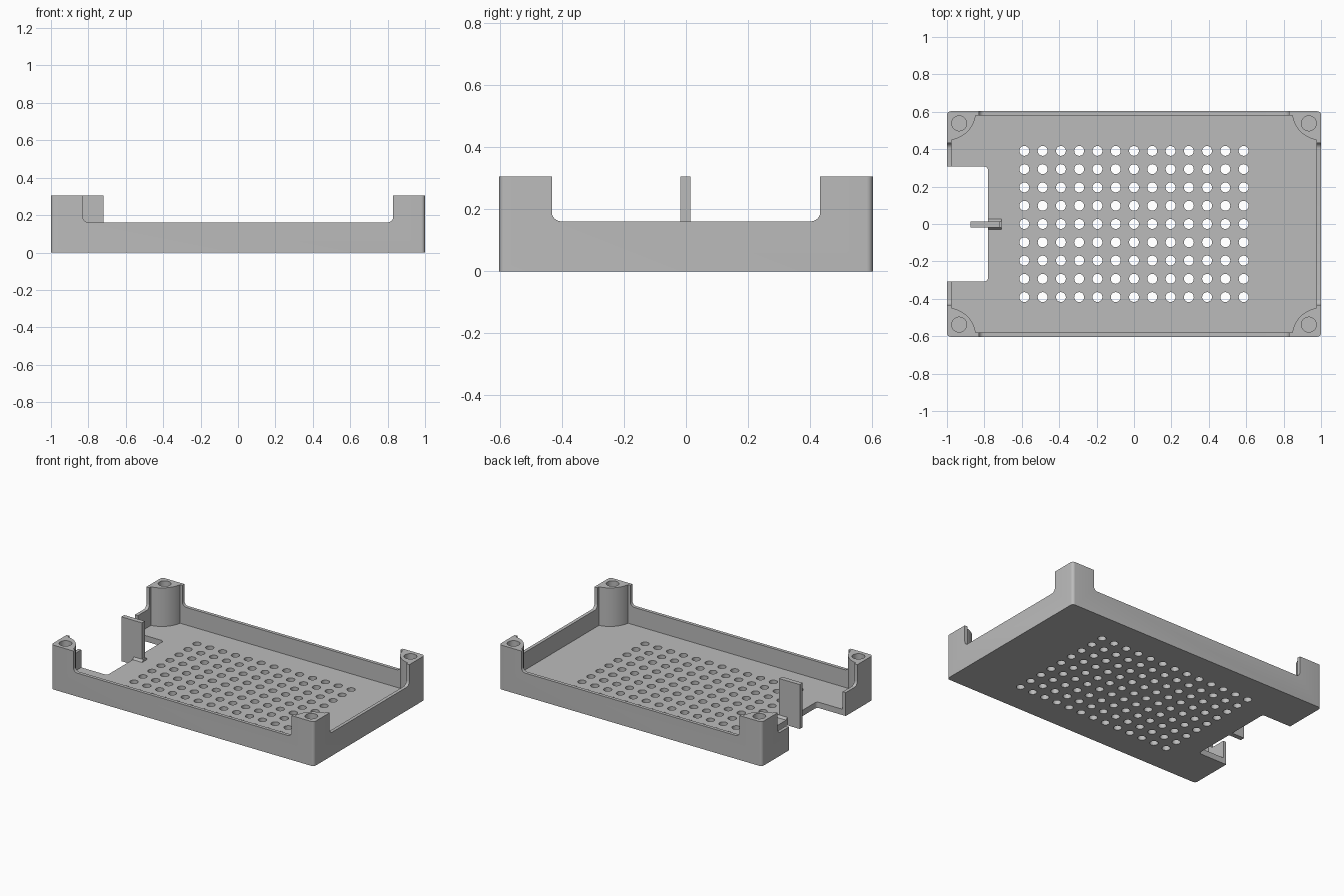
import bpy, bmesh
from math import sin, cos, pi
from mathutils import Matrix, Vector

cube = bpy.data.objects.get("Cube")
if cube:
    bpy.data.objects.remove(cube, do_unlink=True)

HX, HY, TOP = 1.0, 0.603, 0.305       # half length, half width, post height
WALL, FLOOR, RIM = 0.023, 0.04, 0.161  # wall thickness, floor and rim heights

grey = bpy.data.materials.new("plain grey")
grey.use_nodes = True
grey.diffuse_color = (0.5, 0.5, 0.5, 1)
grey.node_tree.nodes["Principled BSDF"].inputs["Base Color"].default_value = grey.diffuse_color


def make(name, bm):
    bmesh.ops.recalc_face_normals(bm, faces=bm.faces)
    mesh = bpy.data.meshes.new(name)
    bm.to_mesh(mesh)
    bm.free()
    mesh.materials.append(grey)
    obj = bpy.data.objects.new(name, mesh)
    bpy.context.collection.objects.link(obj)
    return obj


def prism(name, points, axis, lo, hi):
    """Extrude a 2D outline along the given axis from lo to hi."""
    place = {"X": lambda a, b: (lo, a, b), "Y": lambda a, b: (a, lo, b),
             "Z": lambda a, b: (a, b, lo)}[axis]
    bm = bmesh.new()
    face = bm.faces.new([bm.verts.new(place(a, b)) for a, b in points])
    new = bmesh.ops.extrude_face_region(bm, geom=[face])["geom"]
    step = Vector([(hi - lo) * (axis == k) for k in "XYZ"])
    bmesh.ops.translate(bm, vec=step, verts=[v for v in new if isinstance(v, bmesh.types.BMVert)])
    return make(name, bm)


def rounded(x0, x1, y0, y1, r, n=6):
    """Rectangle outline with rounded corners."""
    pts = []
    corners = [(x1 - r, y1 - r), (x0 + r, y1 - r), (x0 + r, y0 + r), (x1 - r, y0 + r)]
    for q, (cx, cy) in enumerate(corners):
        for i in range(n + 1):
            a = (q + i / n) * pi / 2
            pts.append((cx + r * cos(a), cy + r * sin(a)))
    return pts


def cavity_outline(r=0.155, n=14):
    """Inner rectangle whose corners are scooped around the round posts."""
    inner = (r * r - WALL * WALL) ** 0.5
    quarter = [(HX - inner, HY - WALL)]
    for i in range(1, n):
        a = pi / 2 * (0.1 + 0.8 * i / n)
        quarter.append((HX - r * sin(pi / 2 - a), HY - r * cos(pi / 2 - a)))
    quarter.append((HX - WALL, HY - inner))
    pts = []
    for sx, sy in ((1, 1), (1, -1), (-1, -1), (-1, 1)):
        part = [(sx * x, sy * y) for x, y in quarter]
        pts += part if sx * sy > 0 else part[::-1]
    return pts


def add_hole(bm, x, y, radius, lo, hi, sides):
    bmesh.ops.create_cone(bm, cap_ends=True, segments=sides, radius1=radius, radius2=radius,
                          depth=hi - lo, matrix=Matrix.Translation((x, y, (lo + hi) / 2)))


# Tray blank and the shapes carved out of it
tray = prism("tray", rounded(-HX, HX, -HY, HY, 0.02), "Z", 0, TOP)
cutters = [
    prism("cavity_cutter", cavity_outline(), "Z", FLOOR, 0.5),
    prism("long_wall_cutter", rounded(-0.83, 0.83, RIM, 0.6, 0.03), "Y", -1, 1),
    prism("short_wall_cutter", rounded(-0.433, 0.433, RIM, 0.6, 0.03), "X", -1.2, 1.2),
    prism("side_opening_cutter", rounded(-1.2, -0.78, -0.307, 0.307, 0.02), "Z", -0.2, 0.7),
]

# Vent grid through the floor and blind screw holes in the posts
bm = bmesh.new()
for i in range(-6, 7):
    for j in range(-4, 5):
        add_hole(bm, i * 0.0977, j * 0.0977, 0.0265, -0.1, 0.1, 20)
for sx in (-1, 1):
    for sy in (-1, 1):
        add_hole(bm, sx * 0.935, sy * 0.538, 0.04, 0.06, 0.5, 28)
cutters.append(make("hole_cutter", bm))

bpy.context.view_layer.objects.active = tray
for cutter in cutters:
    cutter.hide_render = True
    mod = tray.modifiers.new(cutter.name, "BOOLEAN")
    mod.operation, mod.solver, mod.object = "DIFFERENCE", "EXACT", cutter
    bpy.ops.object.modifier_apply(modifier=mod.name)
    bpy.data.objects.remove(cutter, do_unlink=True)

# Upright tab standing in the side opening, with a flared foot on the floor
tab = prism("upright_tab", [(-0.875, 0), (-0.78, 0), (-0.78, FLOOR), (-0.718, FLOOR),
                            (-0.718, TOP), (-0.875, TOP)], "Y", -0.018, 0.014)
foot = prism("tab_foot", [(-0.03, FLOOR), (0.026, FLOOR), (0.014, 0.055), (-0.018, 0.055)],
             "X", -0.78, -0.708)

bpy.ops.object.select_all(action="DESELECT")
for obj in (tray, tab, foot):
    obj.select_set(True)
bpy.ops.object.shade_smooth_by_angle(angle=0.6)
